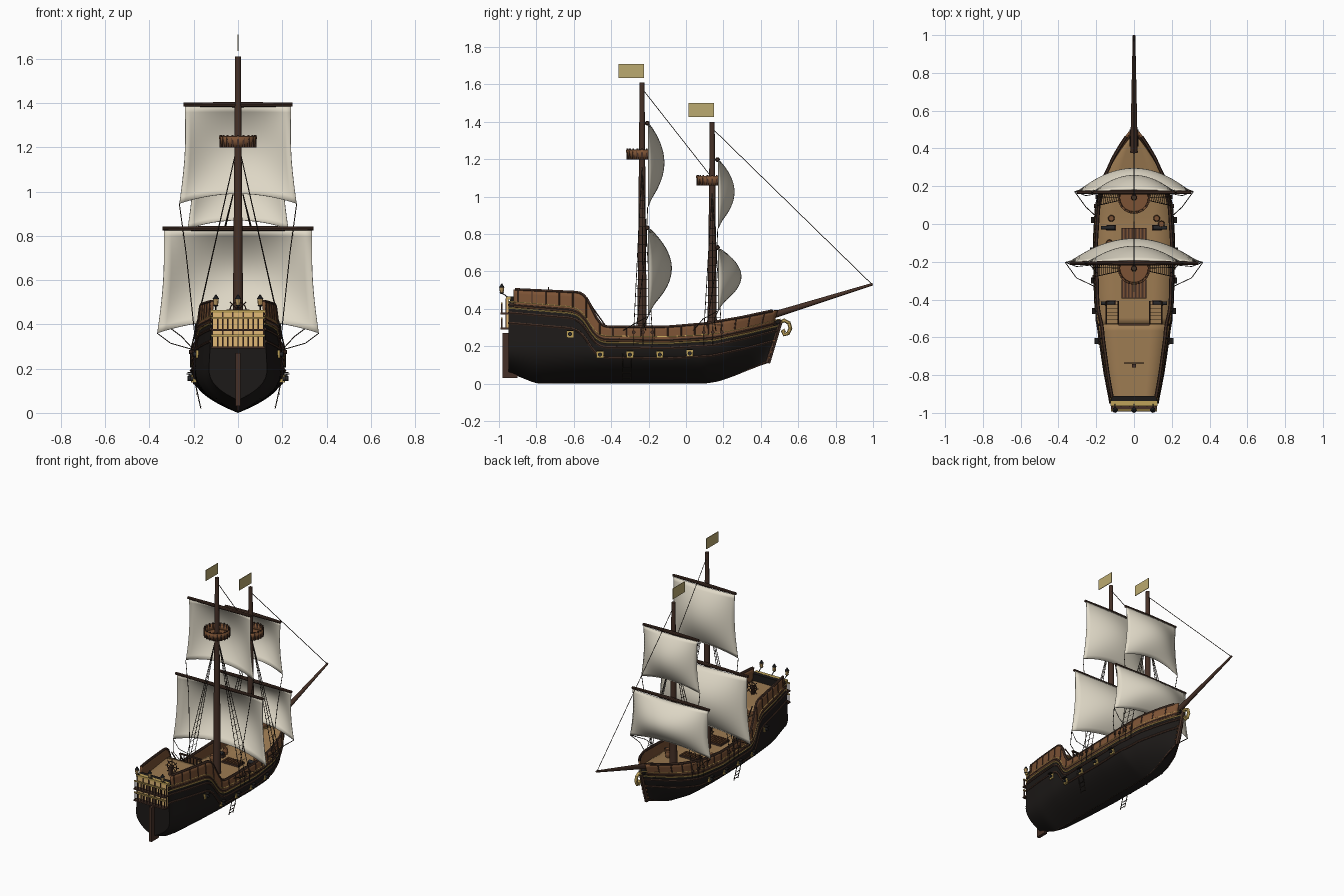
import bpy, bmesh, math
from mathutils import Vector

if "Cube" in bpy.data.objects:
    bpy.data.objects.remove(bpy.data.objects["Cube"])

def mat(name, r, g, b):
    m = bpy.data.materials.new(name)
    m.diffuse_color = (r, g, b, 1)
    m.use_nodes = True
    m.node_tree.nodes["Principled BSDF"].inputs["Base Color"].default_value = m.diffuse_color
    return m
BLACK = mat("tarred_hull", .012, .01, .009); WOOD = mat("plank", .2, .085, .035)
DECK = mat("deck", .34, .2, .085); DARK = mat("dark_wood", .06, .03, .02)
SAIL = mat("canvas", .74, .69, .57); GOLD = mat("gold", .52, .36, .1)
FLAG = mat("flag_cloth", .5, .4, .16); TAN = mat("lit_window", .75, .48, .18)
ROPE = mat("rope", .03, .022, .016); IRON = mat("iron", .02, .02, .022)

def obj(name, me, m, smooth=True):
    o = bpy.data.objects.new(name, me)
    bpy.context.collection.objects.link(o)
    me.materials.clear(); me.materials.append(m)
    if smooth:
        bpy.context.view_layer.objects.active = o
        bpy.ops.object.select_all(action='DESELECT'); o.select_set(True)
        bpy.ops.object.shade_smooth_by_angle(angle=math.radians(35))
    return o

def grid(name, fn, nu, nv, m, thick=0):
    vs = [fn(i / nu, j / nv) for i in range(nu + 1) for j in range(nv + 1)]
    w = nv + 1
    fs = [(i*w+j, (i+1)*w+j, (i+1)*w+j+1, i*w+j+1) for i in range(nu) for j in range(nv)]
    me = bpy.data.meshes.new(name); me.from_pydata(vs, [], fs)
    bm = bmesh.new(); bm.from_mesh(me)
    bmesh.ops.remove_doubles(bm, verts=bm.verts, dist=1e-5)
    bmesh.ops.recalc_face_normals(bm, faces=bm.faces)
    bm.to_mesh(me); bm.free()
    o = obj(name, me, m)
    if thick:
        s = o.modifiers.new("thickness", 'SOLIDIFY'); s.thickness = thick; s.offset = 0
    return o

def boxes(name, items, m):
    """items: (centre, full size) pairs, joined in one object"""
    bm = bmesh.new()
    for c, s in items:
        r = bmesh.ops.create_cube(bm, size=1)
        for v in r['verts']:
            v.co = Vector([v.co[k] * s[k] + c[k] for k in range(3)])
    me = bpy.data.meshes.new(name); bm.to_mesh(me); bm.free()
    return obj(name, me, m, False)

def rods(name, items, m, seg=12):
    """items: (start, end, start radius, end radius)"""
    bm = bmesh.new()
    for a, b, r1, r2 in items:
        a, b = Vector(a), Vector(b); d = b - a
        r = bmesh.ops.create_cone(bm, cap_ends=True, segments=seg, radius1=r1, radius2=r2, depth=d.length)
        q = Vector((0, 0, 1)).rotation_difference(d)
        for v in r['verts']:
            v.co = q @ v.co + (a + b) / 2
    me = bpy.data.meshes.new(name); bm.to_mesh(me); bm.free()
    return obj(name, me, m)

def tubes(name, paths, r, m, res=1):
    cu = bpy.data.curves.new(name, 'CURVE'); cu.dimensions = '3D'
    cu.bevel_depth = r; cu.bevel_resolution = res; cu.use_fill_caps = True
    for p in paths:
        s = cu.splines.new('POLY'); s.points.add(len(p) - 1)
        for q, c in zip(s.points, p):
            q.co = (*c, 1)
    t = bpy.data.objects.new(name + "_path", cu); bpy.context.collection.objects.link(t)
    me = bpy.data.meshes.new_from_object(t.evaluated_get(bpy.context.evaluated_depsgraph_get()))
    bpy.data.objects.remove(t)
    return obj(name, me, m)

# Hull lines: smoothed tables along the length
def table(pts):
    def lin(y):
        if y <= pts[0][0]: return pts[0][1]
        for (a, p), (b, q) in zip(pts, pts[1:]):
            if y <= b: return p + (q - p) * (y - a) / (b - a)
        return pts[-1][1]
    return lambda y: sum(lin(y + k * .012) for k in (-2, -1, 0, 1, 2)) / 5
beam = table([(-.95, .13), (-.8, .16), (-.6, .19), (-.4, .205), (-.1, .212), (.1, .2), (.25, .165), (.35, .115), (.43, .06), (.5, 0)])
keel = table([(-.95, .06), (-.8, 0), (.1, 0), (.2, .012), (.3, .04), (.4, .075), (.5, .11)])
sheer = table([(-.95, .44), (-.6, .41), (-.55, .38), (-.49, .28), (-.45, .255), (-.1, .25), (.15, .265), (.35, .305), (.5, .345)])
rail = table([(-.95, .505), (-.56, .487), (-.53, .46), (-.47, .325), (-.44, .303), (-.1, .303), (.1, .32), (.3, .355), (.47, .395)])

def skin(s, z, side=1, out=0):
    zm = .2 + .12 * max(0, min(1, (s - .1) / .4))
    t = max(0, min(1, (z - keel(s)) / (zm - keel(s))))
    w = beam(s) * (1 - (1 - t) ** 2.4) * (1 - .42 * max(0, z - zm))
    rake = .3 * max(0, min(1, (s - .1) / .4))
    return Vector((side * (w + out), s + rake * (z - .33), z))

SIDES = (-1, 1)
def hull(u, v):
    s = -.95 + 1.45 * u
    k = abs(2 * v - 1)
    return skin(s, keel(s) + (sheer(s) - keel(s)) * k ** 1.3, 1 if v > .5 else -1)
grid("hull", hull, 80, 32, BLACK)
def across(s, z0, z1):
    def f(u, v):
        p = skin(s, z0 + (z1 - z0) * v); p.x *= 2 * u - 1
        return p
    return f
grid("transom", across(-.95, .06, .45), 6, 16, BLACK)
grid("quarterdeck_bulkhead", across(-.53, .22, .41), 6, 6, WOOD)
def deck(a, b, zf):
    def f(u, v):
        s = a + (b - a) * u; p = skin(s, zf(s)); p.x *= (2 * v - 1) * .98
        return p
    return f
grid("quarterdeck", deck(-.95, -.53, lambda s: .41), 12, 4, DECK, .006)
main_z = lambda s: .228 + max(0, s) ** 1.5 * .2
grid("main_deck", deck(-.53, .47, main_z), 30, 4, DECK, .006)

# Bulwarks, caps and wales on both sides
for k in SIDES:
    nm = "left" if k < 0 else "right"
    def wall(u, v, k=k):
        s = -.92 + 1.39 * u
        z0 = sheer(s) - .03
        return skin(s, z0 + (rail(s) - z0) * v, k, -.003)
    grid("bulwark_" + nm, wall, 80, 4, WOOD, .012)
run = [-.95 + i * 1.45 / 80 for i in range(81)]
tubes("rail_cap", [[skin(s, rail(s), k, -.003) for s in run[2:78]] for k in SIDES], .009, DARK)
tubes("gold_moulding", [[skin(s, sheer(s) - d, k) for s in run] for k in SIDES for d in (0, .035)], .0045, GOLD)
tubes("wales", [[skin(s, sheer(s) - d, k) for s in run] for k in SIDES for d in (.017, .06, .115)], .007, DARK)
tubes("bulwark_ribs", [[skin(s, sheer(s) + (rail(s) - sheer(s)) * t, k, .003) for t in (0, .5, 1)]
                       for k in SIDES for s in run[3:78:4]], .004, DARK)

# Stem, keel, rudder, figurehead
tubes("stem_post", [[(0, skin(.5, z).y + .004, z) for z in (.11, .18, .25, .34)]], .014, DARK)
tubes("keel", [[(0, skin(s, keel(s)).y, keel(s) + .007) for s in run]], .007, DARK)
boxes("rudder", [((0, -.94, .15), (.022, .08, .24))], DARK)
curl = [(0, .50, .325), (0, .525, .338), (0, .55, .325), (0, .558, .295), (0, .545, .268), (0, .525, .262), (0, .517, .278), (0, .53, .285)]
tubes("figurehead", [curl], .011, GOLD, 3)
boxes("beakhead", [((0, .455, .33), (.045, .09, .02))], BLACK)
tubes("bow_ties", [[(k * .02, .44 + .3 * (z - .13), z) for k in SIDES] for z in (.14, .17, .2, .23)], .006, WOOD)

# Stern gallery and lanterns
boxes("gallery_windows", [((0, -.954, .375), (.235, .012, .16))], TAN)
boxes("gallery_floors", [((0, -.97, z), (.245, .045, .009)) for z in (.295, .375)], DARK)
boxes("gallery_posts", [((-.115 + .023 * i, -.985, z), (.006, .006, .055)) for i in range(11) for z in (.32, .4)], DARK)
boxes("gallery_rails", [((0, -.985, z), (.242, .01, .008)) for z in (.35, .43)], GOLD)
boxes("gallery_mullions", [((-.115 + .046 * i, -.962, .375), (.006, .006, .16)) for i in range(6)], DARK)
boxes("taffrail", [((0, -.95, .458), (.25, .025, .014))], GOLD)
boxes("taffrail_shadow", [((0, -.925, .44), (.245, .03, .05))], BLACK)
L = [(x, -.985) for x in (-.1, 0, .1)]
rods("lantern_glass", [((x, y, .488), (x, y, .515), .01, .013) for x, y in L], TAN, 8)
rods("lantern_caps", [((x, y, .515), (x, y, .535), .015, .002) for x, y in L] + [((x, y, .48), (x, y, .488), .006, .013) for x, y in L], IRON, 8)
tubes("lantern_brackets", [[(x, -.95, .46), (x, -.97, .475), (x, -.985, .482)] for x, y in L], .003, IRON)

# Masts, crow's nests, sails, flags, shrouds: one call per mast
rope_paths, rung_paths, dead = [], [], []
def mast(name, y, top, nest, sails, shroud_top):
    rods(name + "_mast", [((0, y, .2), (0, y, top), .026, .013)], DARK, 14)
    rods(name + "_nest_floor", [((0, y, nest), (0, y, nest + .01), .07, .078)], WOOD, 20)
    def ring(u, v):
        a = u * math.tau; r = .076 + .007 * v
        return Vector((r * math.cos(a), y + r * math.sin(a), nest + .05 * v))
    grid(name + "_nest_wall", ring, 20, 1, WOOD, .007)
    boxes(name + "_nest_staves", [(ring(i / 20, .55) * 1 , (.009, .009, .058)) for i in range(20)], DARK)
    for n, (zt, ht, zb, hb, bulge, arch) in zip(("topsail", "course"), sails):
        ys = y + .033
        rods(f"{name}_{n}_yard", [((0, ys - .005, zt + .008), (k * (ht + .006), ys - .005, zt + .008), .013, .009) for k in SIDES], DARK, 10)
        def cloth(u, v):
            x = 2 * u - 1
            c = 1 - x * x
            h = ht + (hb - ht) * v - .012 * math.sin(math.pi * v)
            return Vector((x * h, ys + bulge * c * math.sin(math.pi * (.02 + .93 * v)) ** .85, zt + (zb + arch * c - zt) * v))
        grid(f"{name}_{n}", cloth, 20, 16, SAIL, .003)
    (t, c) = sails
    for k in SIDES:
        rope_paths.append([(k * t[3], y + .03, t[2]), (k * (t[3] - .03), y + .02, c[0] - .1), (k * .19, y - .03, .3)])
        for e in (-.1, .02):
            rope_paths.append([(k * c[3], y + .033, c[2]), (k * (c[3] - .06), y + e * .5, c[2] - .045), (k * .2, y + e, .285)])
        feet = [skin(y + d, .275, k, .012) for d in (-.045, .005, .055)]
        head = Vector((k * .012, y, shroud_top))
        for f in feet:
            rope_paths.append([f + Vector((0, 0, -.07)), f, head])
            dead.append((f - Vector((.006, 0, 0)), f + Vector((.006, 0, 0)), .01, .01))
        for i in range(1, 16):
            rung_paths.append([f.lerp(head, i / 19) for f in feet])
    boxes(name + "_flag", [((0, y - .058, top + .062), (.004, .135, .075))], FLAG)

mast("main", -.235, 1.61, 1.2, [(1.385, .24, .945, .265, .085, .045), (.825, .335, .36, .365, .125, .06)], 1.17)
mast("fore", .14, 1.4, 1.06, [(1.19, .21, .83, .228, .085, .04), (.72, .295, .39, .315, .122, .045)], 1.03)
rope_paths += [[(0, -.225, 1.565), (0, .14, 1.1)], [(0, .145, 1.36), (0, .99, .535)]]
tubes("rigging", rope_paths, .0022, ROPE)
tubes("ratlines", rung_paths, .0014, ROPE, 0)
rods("deadeyes", dead, DARK, 8)
rods("bowsprit", [((0, .38, .34), (0, .998, .532), .02, .007)], DARK, 12)

# Gunports with muzzles
ports = [(-.46, .155), (-.3, .155), (-.14, .155), (.02, .162), (-.62, .265)]
P = [(skin(s, z, k), k) for s, z in ports for k in SIDES]
boxes("gunport_frames", [(p, (.016, .036, .034)) for p, k in P], GOLD)
boxes("gunport_lids", [(p + Vector((k * .012, 0, .02)), (.03, .032, .005)) for p, k in P], BLACK)
rods("muzzles", [(p, p + Vector((k * .022, 0, 0)), .009, .011) for p, k in P], IRON)

# Deck cannons, barrels, hatches, stairs, wheel
G = [(k, y) for k in SIDES for y in (-.42, -.02)]
rods("deck_cannons", [((k * .1, y, .256), (k * .175, y, .26), .013, .009) for k, y in G], IRON)
boxes("cannon_carriages", [((k * .12, y, .24), (.05, .028, .018)) for k, y in G], DARK)
B = [(.12, .03), (-.12, .03), (.145, .0), (-.13, -.1)]
rods("barrels", [q for x, y in B for q in (((x, y, .23), (x, y, .252), .014, .018), ((x, y, .252), (x, y, .274), .018, .014))], WOOD)
H = [(-.345, .1), (-.055, .07)]
boxes("hatch_coamings", [((0, y, .236), (.13, l, .014)) for y, l in H], DARK)
boxes("hatch_slats", [((-.054 + .018 * i, y, .245), (.01, l - .01, .008)) for y, l in H for i in range(7)], WOOD)
boxes("stairs", [((k * .115, -.515 + .019 * i, .31 + .075 - .028 * i), (.06, .024, .008)) for k in SIDES for i in range(6)], DECK)
tubes("stair_rails", [[(k * x, -.53, .45), (k * x, -.41, .28), (k * x, -.41, .23)] for k in SIDES for x in (.083, .147)], .004, DARK)
boxes("quarterdeck_rail", [((0, -.532, .46), (.165, .012, .008))] + [((-.075 + .025 * i, -.532, .435), (.006, .006, .05)) for i in range(7)], DARK)
wc = Vector((0, -.735, .465))
circ = lambda r: [wc + Vector((r * math.cos(a * math.tau / 24), 0, r * math.sin(a * math.tau / 24))) for a in range(25)]
tubes("wheel", [circ(.036), circ(.012)] + [[wc, wc + Vector((.052 * math.cos(a * math.tau / 8), 0, .052 * math.sin(a * math.tau / 8)))] for a in range(8)], .003, DARK)
boxes("wheel_stand", [((0, -.75, .44), (.02, .02, .06))], DARK)

# Boarding ladders on the flanks
lad = []
for k in SIDES:
    for y in (-.34, -.295):
        lad.append([skin(y, .16, k, .004), skin(y, .12, k, .006), (k * .168, y, .02)])
    lad += [[(k * (.168 + .02 * t), y, .03 + .055 * t) for y in (-.34, -.295)] for t in (0, .5, 1)]
tubes("boarding_ladders", lad, .0025, ROPE)
